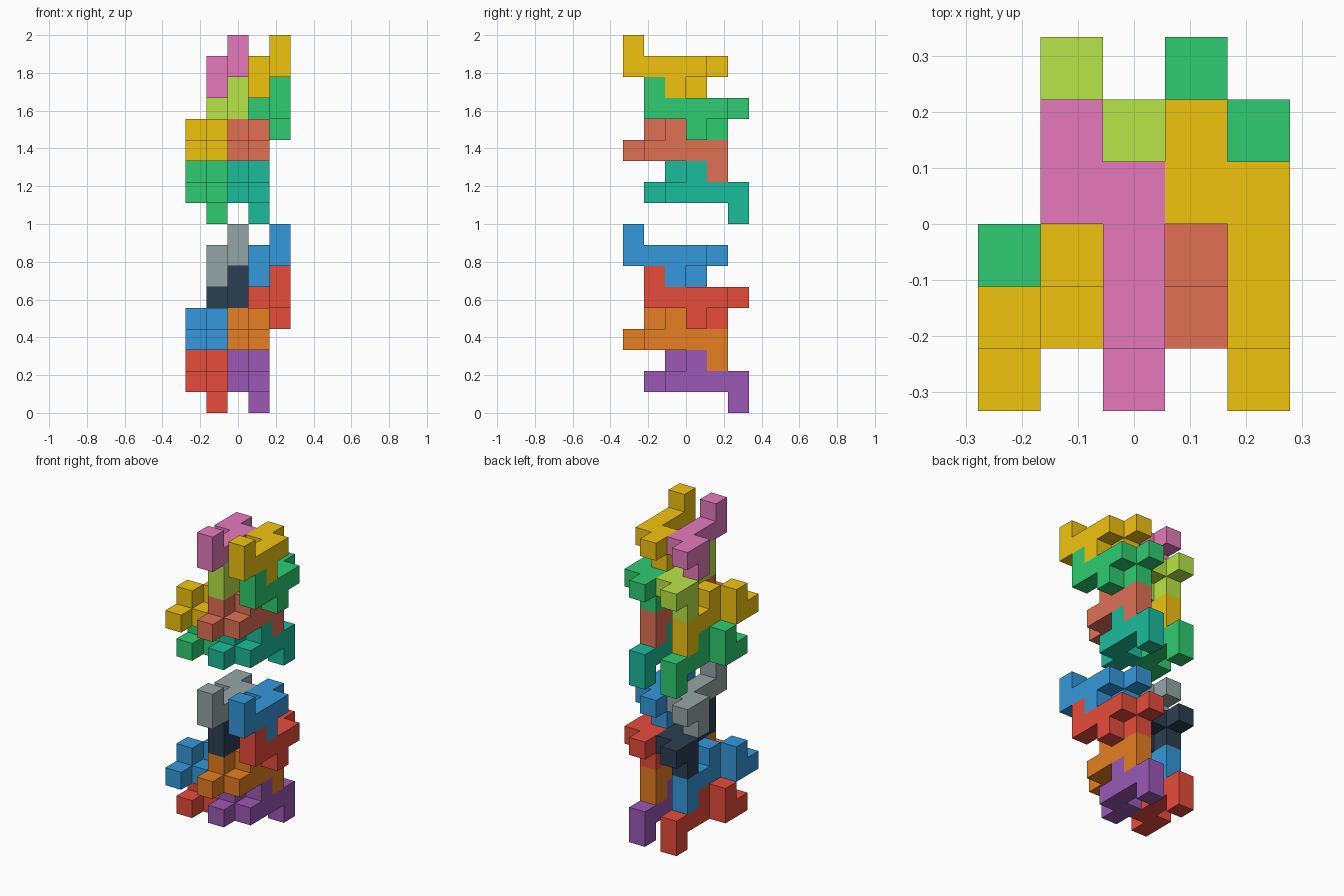
import bpy, bmesh
from mathutils import Vector

if "Cube" in bpy.data.objects:
    bpy.data.objects.remove(bpy.data.objects["Cube"])

U = 1 / 9          # edge of one cube cell

# Interlocking nine-cube piece: offset bar, hook at one end, two pegs below
PIECE = [(0, 0, 0), (0, 1, 0), (0, 2, 0), (0, 3, 0), (-1, 3, 0), (-1, 4, 0),
         (0, 0, 1), (0, 2, -1), (-1, 3, -1)]

# Corner offsets per face direction, wound outward
AXES = [Vector((1, 0, 0)), Vector((0, 1, 0)), Vector((0, 0, 1))]


def material(hex_code):
    name = "paint_" + hex_code
    mat = bpy.data.materials.get(name)
    if not mat:
        mat = bpy.data.materials.new(name)
        rgb = [int(hex_code[i:i + 2], 16) / 255 for i in (0, 2, 4)]
        rgb = [c / 12.92 if c <= 0.04045 else ((c + 0.055) / 1.055) ** 2.4 for c in rgb]
        mat.diffuse_color = (*rgb, 1)
        mat.use_nodes = True
        mat.node_tree.nodes["Principled BSDF"].inputs["Base Color"].default_value = mat.diffuse_color
    return mat


def build_piece(name, origin, flip, color):
    s = -1 if flip else 1
    cells = {(origin[0] + x, origin[1] + s * y, origin[2] + s * z) for x, y, z in PIECE}
    bm = bmesh.new()
    for cell in cells:
        # cell centre, with the whole stack centred on x and y
        c = Vector((cell[0] - 2, cell[1] - 2.5, cell[2] + 0.5))
        for i in range(3):
            for sign in (1, -1):
                n = AXES[i] * sign
                if tuple(int(a + b) for a, b in zip(cell, n)) in cells:
                    continue
                u, v = AXES[(i + 1) % 3], AXES[(i + 2) % 3] * sign
                quad = [(-1, -1), (1, -1), (1, 1), (-1, 1)]
                bm.faces.new([bm.verts.new((c + (n + u * a + v * b) / 2) * U)
                              for a, b in quad])
    bmesh.ops.remove_doubles(bm, verts=bm.verts, dist=1e-4)
    bmesh.ops.dissolve_limit(bm, angle_limit=0.01, verts=bm.verts, edges=bm.edges)
    mesh = bpy.data.meshes.new(name)
    bm.to_mesh(mesh)
    bm.free()
    mesh.materials.append(material(color))
    bpy.context.collection.objects.link(bpy.data.objects.new(name, mesh))


# Four layers per module: name, bar origin, flipped,
# right/left colours for the lower then the upper module
LAYERS = [
    ("base_piece", (3, 5, 1), True, ("9b59b6", "e74c3c"), ("1abc9c", "2ecc71")),
    ("second_piece", (3, 4, 3), True, ("e67e22", "3498db"), ("e17055", "f1c40f")),
    ("third_piece", (4, 1, 5), False, ("e74c3c", "2c3e50"), ("2ecc71", "b8e547")),
    ("top_piece", (4, 0, 7), False, ("3498db", "95a5a6"), ("f1c40f", "e67abc")),
]

# Two identical modules stacked, each with a right and a left column
for m, module in enumerate(("lower", "upper")):
    for name, (x, y, z), flip, *colors in LAYERS:
        for k, side in enumerate(("right", "left")):
            build_piece(f"{module}_{side}_{name}", (x - 2 * k, y, z + 9 * m),
                        flip, colors[m][k])
